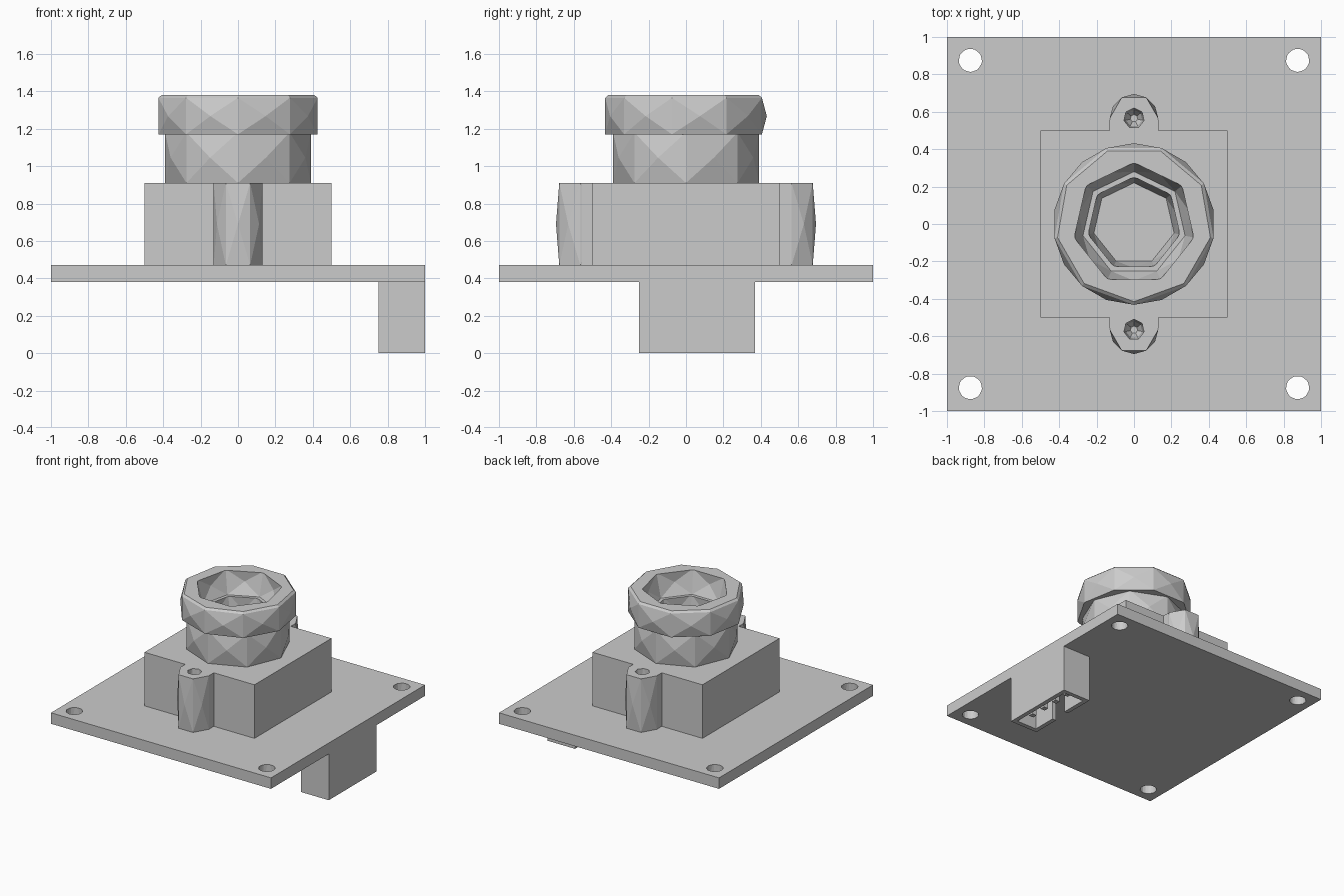
import bpy, bmesh
from math import cos, sin, radians, pi

if "Cube" in bpy.data.objects:
    bpy.data.objects.remove(bpy.data.objects["Cube"])


def finish(name, bm):
    bmesh.ops.recalc_face_normals(bm, faces=bm.faces[:])
    mesh = bpy.data.meshes.new(name)
    bm.to_mesh(mesh)
    bm.free()
    obj = bpy.data.objects.new(name, mesh)
    bpy.context.collection.objects.link(obj)
    return obj


def box(name, x, y, z):
    bm = bmesh.new()
    bmesh.ops.create_cube(bm, size=1)
    for v in bm.verts:
        v.co = [lo + (c + 0.5) * (hi - lo) for c, (lo, hi) in zip(v.co, (x, y, z))]
    return finish(name, bm)


def drum(name, n, levels, phase=-90, centre=(0, 0)):
    """Low-poly drum: tall side panels get a centre point on the true circle."""
    bm = bmesh.new()
    cx, cy = centre

    def vert(r, z, step):
        a = radians(phase) + 2 * pi * step / n
        return bm.verts.new((cx + r * cos(a), cy + r * sin(a), z))

    rings = [[vert(r, z, i) for i in range(n)] for r, z in levels]
    bm.faces.new(rings[0])
    bm.faces.new(rings[-1])
    for k in range(len(levels) - 1):
        (r0, z0), (r1, z1) = levels[k], levels[k + 1]
        for i in range(n):
            j = (i + 1) % n
            quad = [rings[k][i], rings[k][j], rings[k + 1][j], rings[k + 1][i]]
            if z1 - z0 < 0.05:
                bm.faces.new(quad)
                continue
            mid = vert((r0 + r1) / 2, (z0 + z1) / 2, i + 0.5)
            for e in range(4):
                bm.faces.new((quad[e], quad[(e + 1) % 4], mid))
    return finish(name, bm)


def combine(obj, other, operation='DIFFERENCE'):
    mod = obj.modifiers.new("combine", 'BOOLEAN')
    mod.object, mod.operation, mod.solver = other, operation, 'EXACT'
    graph = bpy.context.evaluated_depsgraph_get()
    mesh = bpy.data.meshes.new_from_object(obj.evaluated_get(graph))
    obj.modifiers.clear()
    obj.data = mesh
    bpy.data.objects.remove(other)


# Circuit board with four corner holes
board = box("circuit_board", (-1, 1), (-1, 1), (0.38, 0.47))
for sx in (-1, 1):
    for sy in (-1, 1):
        combine(board, drum("hole", 9, [(0.062, 0.33), (0.062, 0.52)],
                            centre=(sx * 0.875, sy * 0.875)))

# Lens holder block with two screw lugs
holder = box("lens_holder", (-0.5, 0.5), (-0.5, 0.5), (0.47, 0.91))
combine(holder, box("lug_web", (-0.13, 0.13), (-0.56, 0.56), (0.47, 0.91)), 'UNION')
for s in (-1, 1):
    combine(holder, drum("lug", 6, [(0.13, 0.47), (0.13, 0.91)], 0, (0, s * 0.565)), 'UNION')
for s in (-1, 1):
    combine(holder, drum("screw_hole", 7, [(0.02, 0.65), (0.045, 0.69), (0.055, 0.93)],
                         90, (0, s * 0.565)))

# Lens barrel and wider rim, bored in two steps
lens = drum("lens_barrel", 8, [(0.39, 0.91), (0.39, 1.18)])
combine(lens, drum("rim", 9, [(0.432, 1.17), (0.432, 1.365), (0.415, 1.38)]), 'UNION')
combine(lens, drum("wide_bore", 7, [(0.28, 1.2), (0.327, 1.39)], 90))
combine(lens, drum("narrow_bore", 7, [(0.22, 0.96), (0.25, 1.22)], 90))

# Cable socket under the board, open below, with a keying notch
socket = box("cable_socket", (0.75, 1), (-0.25, 0.37), (0, 0.38))
combine(socket, box("cavity", (0.785, 0.965), (-0.215, 0.335), (-0.1, 0.32)))
combine(socket, box("notch", (0.7, 0.8), (-0.02, 0.12), (-0.1, 0.25)))

# Contact pins inside the socket
for i in range(4):
    y = 0.06 + (i - 1.5) * 0.135
    box(f"contact_pin_{i + 1}", (0.855, 0.895), (y - 0.02, y + 0.02), (0.05, 0.33))
